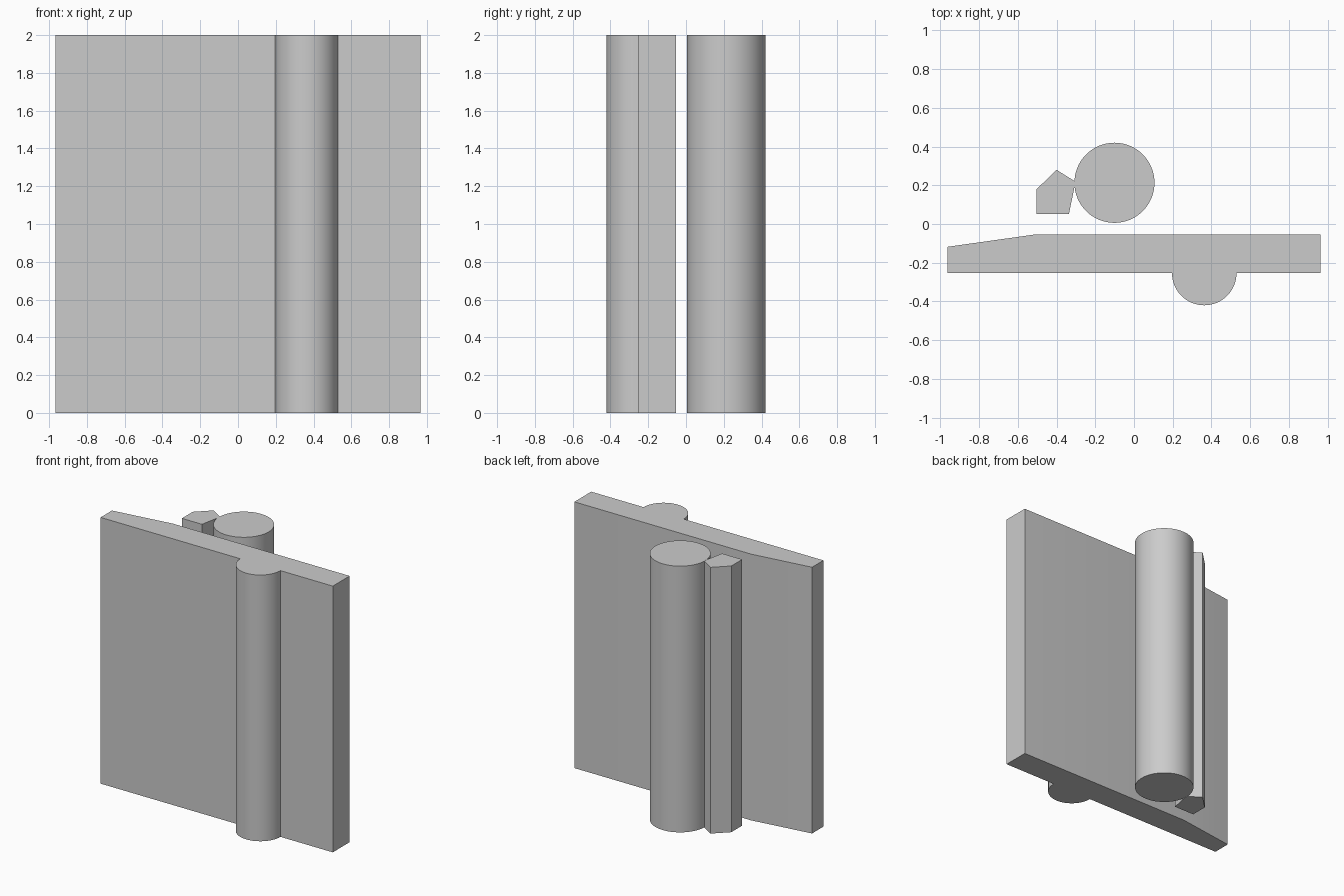
import bpy
import bmesh
from math import cos, sin, pi, radians

HEIGHT = 2.0

cube = bpy.data.objects.get("Cube")
if cube:
    bpy.data.objects.remove(cube, do_unlink=True)

# One plain grey for every part
GREY = (0.6, 0.6, 0.6, 1.0)
grey = bpy.data.materials.new("light_grey")
grey.use_nodes = True
grey.diffuse_color = GREY
grey.node_tree.nodes["Principled BSDF"].inputs["Base Color"].default_value = GREY


def arc(cx, cy, radius, start, end, steps):
    """Points along an arc, both ends included."""
    angles = [start + (end - start) * i / steps for i in range(steps + 1)]
    return [(cx + radius * cos(a), cy + radius * sin(a)) for a in angles]


def extrude_profile(name, outline):
    """Raise a counter-clockwise floor outline to the full height."""
    bm = bmesh.new()
    base = bm.faces.new([bm.verts.new((x, y, 0)) for x, y in outline])
    raised = bmesh.ops.extrude_face_region(bm, geom=[base], use_keep_orig=True)
    top = [v for v in raised["geom"] if isinstance(v, bmesh.types.BMVert)]
    bmesh.ops.translate(bm, verts=top, vec=(0, 0, HEIGHT))
    bmesh.ops.recalc_face_normals(bm, faces=bm.faces)
    mesh = bpy.data.meshes.new(name)
    bm.to_mesh(mesh)
    bm.free()
    mesh.materials.append(grey)
    obj = bpy.data.objects.new(name, mesh)
    bpy.context.collection.objects.link(obj)
    bpy.ops.object.select_all(action="DESELECT")
    obj.select_set(True)
    bpy.context.view_layer.objects.active = obj
    bpy.ops.object.shade_smooth_by_angle(angle=radians(20))
    return obj


# Wall slab with a tapered back corner and a half-round rib on the front
FRONT, BACK, HALF = -0.253, -0.053, 0.965
rib = arc(0.363, FRONT, 0.167, pi, 2 * pi, 32)
extrude_profile("wall_with_rib", [(-HALF, FRONT)] + rib + [
    (HALF, FRONT), (HALF, BACK), (-0.503, BACK), (-HALF, -0.118)])

# Free-standing round column behind the wall
extrude_profile("round_column", arc(-0.101, 0.213, 0.207, 0, 2 * pi, 64)[:-1])

# Faceted post that meets the column along its side
extrude_profile("faceted_post", [
    (-0.503, 0.052), (-0.336, 0.052), (-0.308, 0.19),
    (-0.308, 0.222), (-0.40, 0.28), (-0.503, 0.18)])
